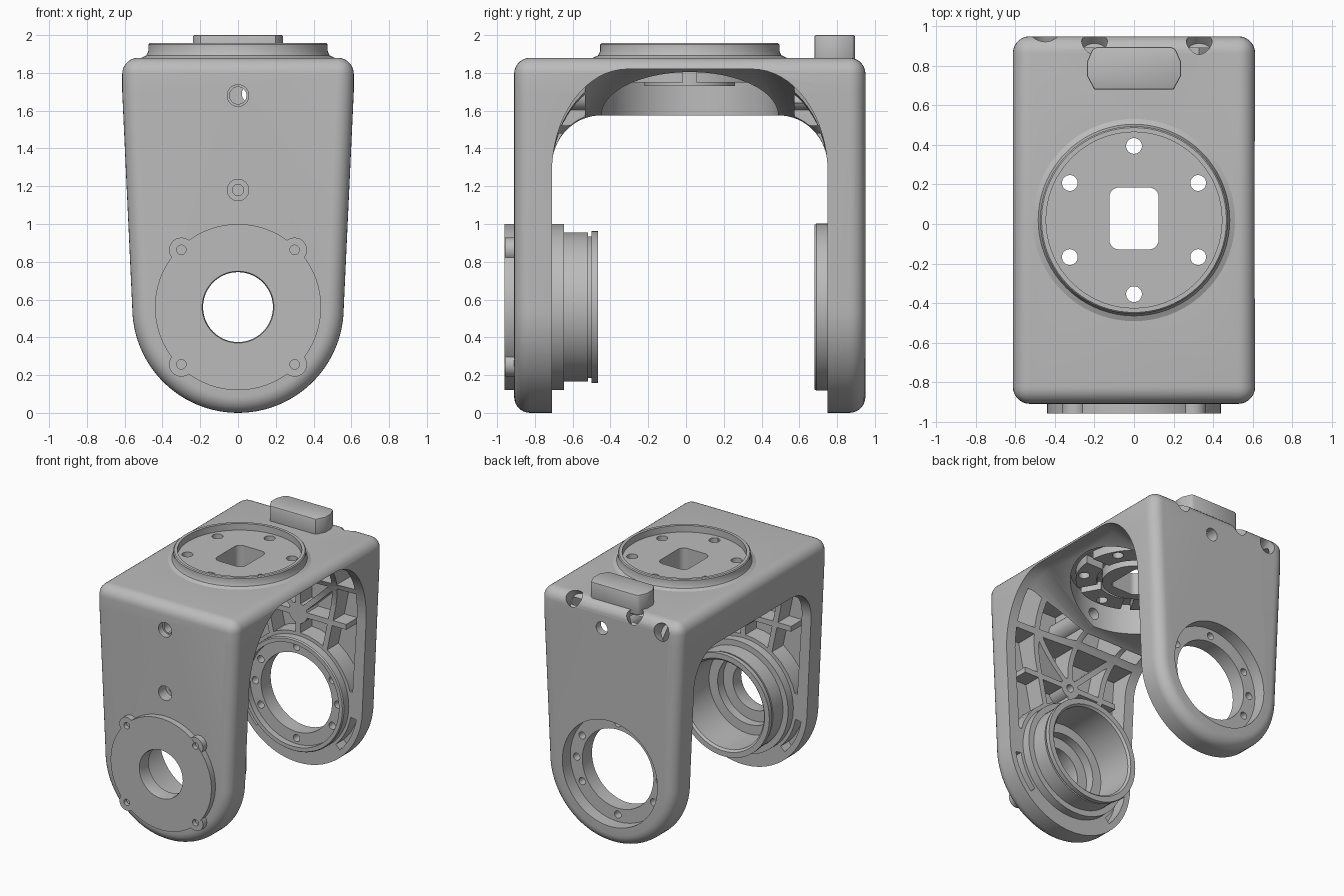
import bpy, bmesh
from math import sin, cos, pi, radians
from mathutils import Matrix, Vector

if "Cube" in bpy.data.objects:
    bpy.data.objects.remove(bpy.data.objects["Cube"])

MID = 0.02      # centre of the bracket along y
HUB = 0.56      # height of the pivot axis

grey = bpy.data.materials.new("satin_grey")
grey.use_nodes = True
grey.diffuse_color = (0.5, 0.5, 0.5, 1)
grey.node_tree.nodes["Principled BSDF"].inputs["Base Color"].default_value = (0.5, 0.5, 0.5, 1)


def finish(name, bm):
    bmesh.ops.recalc_face_normals(bm, faces=bm.faces)
    me = bpy.data.meshes.new(name)
    bm.to_mesh(me)
    bm.free()
    me.materials.append(grey)
    ob = bpy.data.objects.new(name, me)
    bpy.context.collection.objects.link(ob)
    return ob


def prism(name, pts, axis, a, b):
    """Extrude a 2D outline along an axis from a to b."""
    place = {"y": lambda u, v, w: (u, w, v), "z": lambda u, v, w: (u, v, w)}[axis]
    bm = bmesh.new()
    face = bm.faces.new([bm.verts.new(place(u, v, a)) for u, v in pts])
    new = bmesh.ops.extrude_face_region(bm, geom=[face])["geom"]
    shift = Vector(place(0, 0, b - a))
    bmesh.ops.translate(bm, vec=shift, verts=[g for g in new if isinstance(g, bmesh.types.BMVert)])
    return finish(name, bm)


def circle(u, v, r, n=32):
    return [(u + r * cos(2 * pi * i / n), v + r * sin(2 * pi * i / n)) for i in range(n)]


def lathe(name, profile, axis, centre, n=72):
    """Revolve a closed (radius, height) outline around an axis."""
    bm = bmesh.new()
    rings = []
    for i in range(n):
        c, s = cos(2 * pi * i / n), sin(2 * pi * i / n)
        rings.append([bm.verts.new((r * c, h, r * s) if axis == "y" else (r * c, r * s, h))
                      for r, h in profile])
    m = len(profile)
    for i in range(n):
        p, q = rings[i], rings[(i + 1) % n]
        for j in range(m):
            k = (j + 1) % m
            bm.faces.new((p[j], p[k], q[k], q[j]))
    bmesh.ops.translate(bm, vec=Vector(centre), verts=bm.verts)
    return finish(name, bm)


def bake(ob):
    bpy.context.view_layer.update()
    me = bpy.data.meshes.new_from_object(ob.evaluated_get(bpy.context.evaluated_depsgraph_get()))
    ob.modifiers.clear()
    ob.data = me


def combine(ob, tools, operation="DIFFERENCE"):
    for t in tools:
        mod = ob.modifiers.new("bool", "BOOLEAN")
        mod.operation, mod.solver, mod.object = operation, "EXACT", t
    bake(ob)
    for t in tools:
        bpy.data.objects.remove(t)


def bevel(ob, width, segments):
    mod = ob.modifiers.new("bevel", "BEVEL")
    mod.width, mod.segments, mod.limit_method, mod.angle_limit = width, segments, "ANGLE", radians(40)
    bake(ob)


def rod(u, v, r, axis, a, b):
    return prism("cutter", circle(u, v, r), axis, a, b)


def rib(p, q, w, a, b):
    """Thin wall between two (x, z) points."""
    p, q = Vector(p), Vector(q)
    d = (q - p).normalized() * w / 2
    n = Vector((-d.y, d.x))
    return prism("rib", [p + n, q + n, q - n, p - n], "y", a, b)


# Outer bracket block: tapered sides and round lower end
outline = [(0.56 * cos(t), HUB + 0.56 * sin(t)) for t in [pi + pi * i / 48 for i in range(49)]]
outline += [(0.613, 1.7), (0.613, 1.88), (-0.613, 1.88), (-0.613, 1.7)]
body = prism("bracket_body", outline, "y", MID - 0.93, MID + 0.93)
bevel(body, 0.085, 7)


# Space between the arms: low arch on one side, rising to a thin plate on the other
def arch(x, a, b, top):
    half = [(0.73, -0.2)]
    half += [(0.73 - a + a * cos(t), top - b + b * sin(t)) for t in [pi / 2 * i / 16 for i in range(17)]]
    return [(x, MID - d, z) for d, z in half] + [(x, MID + d, z) for d, z in reversed(half)]


high, low = (0.40, 0.55, 1.82), (0.26, 0.27, 1.575)
bm = bmesh.new()
loops = [[bm.verts.new(p) for p in arch(x, *shape)]
         for x, shape in ((-0.8, low), (0, low), (0.5, high), (0.8, high))]
for p, q in zip(loops, loops[1:]):
    for i in range(len(p)):
        j = (i + 1) % len(p)
        bm.faces.new((p[i], p[j], q[j], q[i]))
bm.faces.new(loops[0])
bm.faces.new(loops[-1])
bmesh.ops.triangulate(bm, faces=bm.faces)
combine(body, [finish("gap", bm)])

# Ribbed pockets on the inside of both arms
RIBS = [((0, 0.9), (0, 1.9)), ((-0.7, 1.5), (0.7, 1.5)), ((-0.42, 1.18), (0.42, 1.18))]
for s in (-1, 1):
    RIBS += [((s * 0.22, 0.9), (s * 0.42, 1.85)), ((0, 1.18), (s * 0.34, 1.5))]
for s in (-1, 1):
    near, far = MID + s * 0.555, MID + s * 0.87
    pocket = prism("pocket", [(-0.475, 0.68), (0.475, 0.68), (0.545, 1.815), (-0.545, 1.815)],
                   "y", near, far)
    a, b = MID + s * 0.3, MID + s * 0.95
    keep = [rib(p, q, 0.042, a, b) for p, q in RIBS]
    keep += [rod(0, HUB, 0.47, "y", a, b)] + [rod(0, z, 0.08, "y", a, b) for z in (1.18, 1.68)]
    combine(pocket, keep)
    combine(body, [pocket])
    # Curved slots beside the pivot
    for m in (-1, 1):
        ang = [radians(-10 - 35 * i / 8) for i in range(9)]
        slot = [(m * 0.465 * cos(t), HUB + 0.465 * sin(t)) for t in ang]
        slot += [(m * 0.515 * cos(t), HUB + 0.515 * sin(t)) for t in reversed(ang)]
        combine(body, [prism("slot", slot, "y", MID + s * 0.7, MID + s * 0.83)])

# Openings through the bracket
combine(body, [
    prism("front_bore", circle(0, HUB, 0.36, 72), "y", -1.1, -0.6),
    prism("rear_bore", circle(0, HUB, 0.415, 72), "y", 0.6, 1.1),
    prism("top_bore", circle(0, MID, 0.468, 72), "z", 1.5, 2.1),
    rod(0, 1.68, 0.045, "y", -1.1, -0.3), rod(0, 1.68, 0.057, "y", -1.1, -0.86),
    rod(0, 1.18, 0.03, "y", -1.1, -0.6), rod(0, 1.18, 0.057, "y", -1.1, -0.82),
    rod(0.07, 1.69, 0.05, "y", 0.3, 1.1)])

# Slanted screw recesses along the rear top edge
for x, z, tilt in ((0.33, 1.84, 45), (-0.2, 1.84, 45), (-0.45, 1.78, 65)):
    tool = rod(0, 0, 0.065, "z", -0.06, 0.3)
    tool.data.transform(Matrix.Translation((x, 0.91, z)) @ Matrix.Rotation(radians(-tilt), 4, "X"))
    combine(body, [tool])

# Front pivot: outer plate, collar and grooved sleeve in one turned part
front_hub = lathe("front_pivot_sleeve", [
    (0.185, -0.94), (0.19, -0.96), (0.44, -0.96), (0.44, -0.645), (0.395, -0.645), (0.395, -0.52),
    (0.375, -0.52), (0.375, -0.5), (0.402, -0.5), (0.402, -0.465), (0.36, -0.465), (0.345, -0.48),
    (0.345, -0.78), (0.27, -0.78), (0.27, -0.85), (0.185, -0.85)], "y", (0, 0, HUB))
spots = [(sx * 0.3, HUB + sz * 0.303) for sx in (-1, 1) for sz in (-1, 1)]
combine(front_hub, [rod(x, z, 0.065, "y", -0.958, -0.89) for x, z in spots], "UNION")
combine(front_hub, [rod(x, z, 0.025, "y", -1.1, -0.925) for x, z in spots])

# Rear pivot: lipped ring with a stepped bolt flange
rear_hub = lathe("rear_pivot_ring", [
    (0.31, 0.73), (0.405, 0.73), (0.405, 0.68), (0.435, 0.68), (0.442, 0.69), (0.442, 0.85),
    (0.31, 0.85)], "y", (0, 0, HUB))
combine(rear_hub, [rod(0.36 * cos(t), HUB + 0.36 * sin(t), 0.028, "y", 0.6, 1.0)
                   for t in map(radians, (0, 30, 90, 150, 180, 210, 270, 330))])

# Top mounting disc with raised rim, and pads and hub underneath
mount = lathe("top_mount_ring", [
    (0.02, 1.905), (0.445, 1.905), (0.445, 1.957), (0.468, 1.957), (0.475, 1.95), (0.475, 1.915),
    (0.485, 1.893), (0.52, 1.876), (0.48, 1.86), (0.48, 1.815), (0.43, 1.815), (0.43, 1.75),
    (0.28, 1.75), (0.28, 1.815), (0.24, 1.815), (0.24, 1.73), (0.02, 1.73)], "z", (0, MID, 0))
holes = [rod(0.375 * cos(t), MID + 0.375 * sin(t), 0.04, "z", 1.6, 2.1)
         for t in [pi / 6 + pi / 3 * i for i in range(6)]]
for i in range(6):
    slot = prism("slot", [(0.26, -0.035), (0.45, -0.035), (0.45, 0.035), (0.26, 0.035)],
                 "z", 1.7, 1.814)
    slot.data.transform(Matrix.Translation((0, MID, 0)) @ Matrix.Rotation(pi / 3 * i, 4, "Z"))
    holes.append(slot)
window = [(sx * 0.075 + 0.05 * cos(t), MID + 0.008 + sy * 0.107 + 0.05 * sin(t))
          for sx, sy, q in ((1, 1, 0), (-1, 1, 1), (-1, -1, 2), (1, -1, 3))
          for t in [pi / 2 * (q + i / 6) for i in range(7)]]
combine(mount, holes + [prism("window", window, "z", 1.5, 2.1)])

# Raised tab at the rear of the top
tab = prism("rear_tab", [(-0.2, 0.68), (0.2, 0.68), (0.238, 0.75), (0.238, 0.82), (0.21, 0.885),
                         (0.19, 0.895), (-0.19, 0.895), (-0.21, 0.885), (-0.238, 0.82),
                         (-0.238, 0.75)], "z", 1.84, 2.0)
bevel(tab, 0.008, 2)

# Smooth shading with crisp edges
for ob in bpy.context.view_layer.objects:
    ob.select_set(False)
for ob in (body, front_hub, rear_hub, mount, tab):
    ob.select_set(True)
bpy.context.view_layer.objects.active = body
bpy.ops.object.shade_smooth_by_angle(angle=radians(30))
